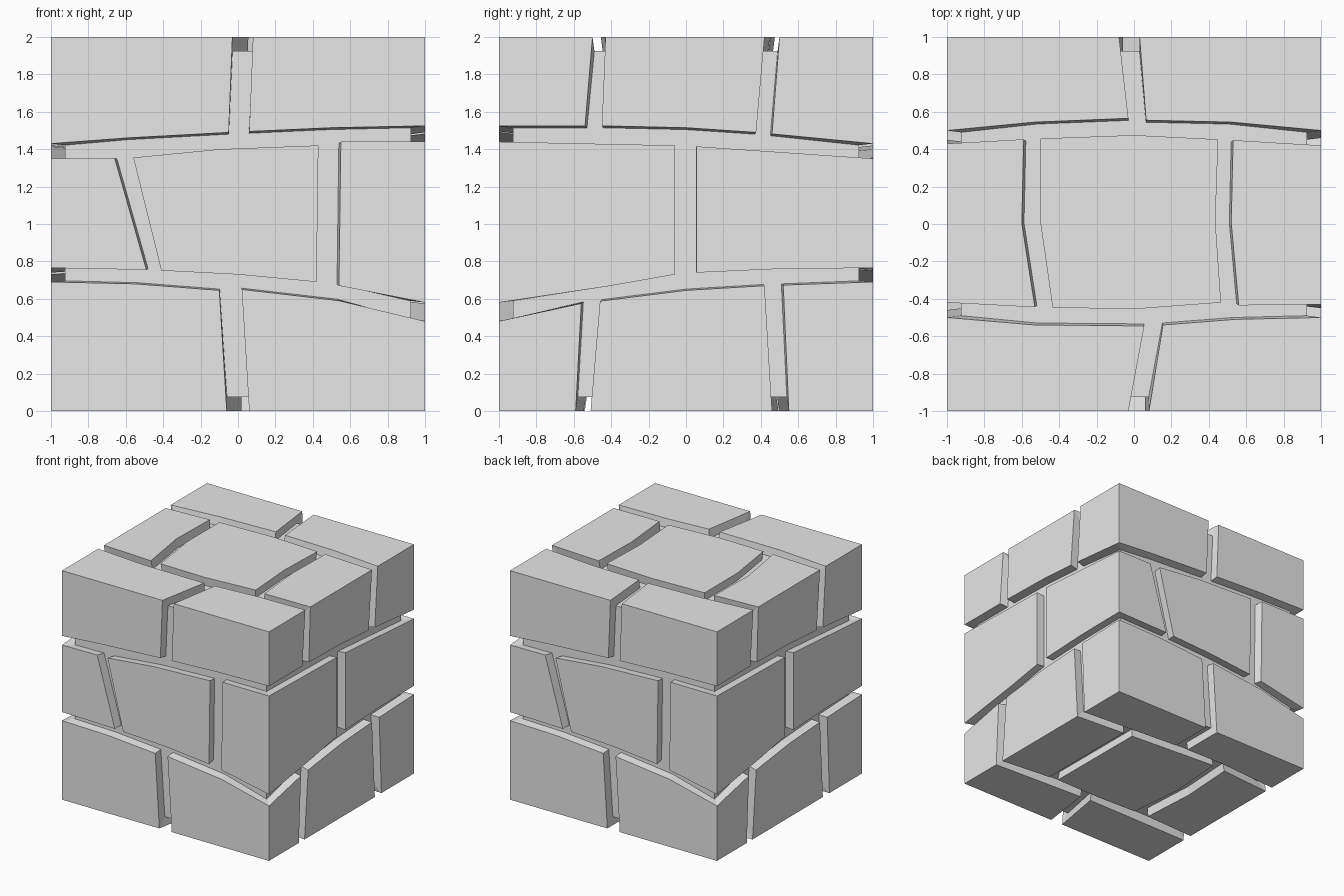
import bpy
import bmesh

if "Cube" in bpy.data.objects:
    bpy.data.objects.remove(bpy.data.objects["Cube"], do_unlink=True)

CORE = 0.925    # half size of the mortar core
DRAFT = 0.98    # how far brick sides lean towards the face centre

stone = bpy.data.materials.new("stone_grey")
stone.use_nodes = True
stone.diffuse_color = (0.8, 0.8, 0.8, 1)
stone.node_tree.nodes["Principled BSDF"].inputs["Base Color"].default_value = stone.diffuse_color


def flat(level):
    """Straight course line along a cube edge."""
    return [(-1, level), (1, level)]


def height(line, u):
    """Height of a course line at position u."""
    for (u0, v0), (u1, v1) in zip(line, line[1:]):
        if u <= u1:
            return v0 + (v1 - v0) * (u - u0) / (u1 - u0)
    return line[-1][1]


def span(line, start, end):
    """Part of a course line between two positions."""
    inner = [p for p in line if start + 0.02 < p[0] < end - 0.02]
    return [(start, height(line, start))] + inner + [(end, height(line, end))]


def course_outlines(lower, upper, joints):
    """Split one course into brick outlines, counter-clockwise.

    Each joint holds its left and right side as positions from low to high."""
    left = (-1, -1)
    for joint_left, joint_right in joints + [((1, 1), None)]:
        right = joint_left
        base = span(lower, left[0], right[0])
        crown = span(upper, left[-1], right[-1])
        outline = list(base)
        if len(right) > 2:
            outline.append((right[1], (base[-1][1] + crown[-1][1]) / 2))
        outline += reversed(crown)
        if len(left) > 2:
            outline.append((left[1], (base[0][1] + crown[0][1]) / 2))
        yield outline
        left = joint_right


def on_border(a, b):
    """True for an outline edge that lies along an edge of the cube."""
    return any(abs(a[i]) > 0.999 and abs(a[i] - b[i]) < 0.001 for i in (0, 1))


def sunk(value):
    """Position of an outline coordinate at the foot of the brick."""
    return value * (CORE if abs(value) > 0.999 else DRAFT)


def add_face_bricks(bm, courses, place, drop=0, flip=False):
    """Raise every brick of one cube face; place maps (u, v, depth) to space."""
    for course in courses:
        for outline in course_outlines(*course):
            outline = [(u, v - drop) for u, v in outline]
            if flip:
                outline.reverse()
            top = [bm.verts.new(place(u, v, 1)) for u, v in outline]
            foot = [bm.verts.new(place(sunk(u), sunk(v), CORE)) for u, v in outline]
            bm.faces.new(top)
            for i in range(len(outline)):
                j = (i + 1) % len(outline)
                if not on_border(outline[i], outline[j]):
                    bm.faces.new((top[j], top[i], foot[i], foot[j]))


# Courses as (lower line, upper line, joints); wall heights run from the ground
front_courses = [
    (flat(0),
     [(-1, .69), (-.55, .68), (-.1, .645), (.02, .65), (.54, .59), (1, .48)],
     [((-.06, -.1), (.06, .02))]),
    ([(-1, .765), (-.49, .755), (0, .73), (.42, .69), (.54, .67), (1, .58)],
     [(-1, 1.35), (-.56, 1.355), (-.1, 1.4), (.43, 1.42), (.55, 1.44), (1, 1.44)],
     [((-.49, -.66), (-.41, -.56)), ((.42, .43), (.54, .55))]),
    ([(-1, 1.43), (-.6, 1.46), (-.05, 1.49), (.5, 1.515), (1, 1.525)],
     flat(2),
     [((-.05, -.03), (.06, .08))]),
]

side_courses = [
    (flat(0),
     [(-1, .48), (-.56, .575), (0, .645), (.42, .67), (1, .69)],
     [((-.59, -.56), (-.51, -.46)), ((.46, .42), (.55, .52))]),
    ([(-1, .58), (-.4, .67), (-.06, .73), (.055, .74), (.5, .76), (1, .765)],
     [(-1, 1.44), (-.06, 1.42), (.055, 1.415), (1, 1.35)],
     [((-.06, -.06), (.055, .055))]),
    ([(-1, 1.525), (-.45, 1.525), (0, 1.515), (.375, 1.49), (1, 1.43)],
     flat(2),
     [((-.54, -.5), (-.45, -.43)), ((.375, .42), (.46, .5))]),
]

top_courses = [
    (flat(-1),
     [(-1, -.5), (-.53, -.54), (.055, -.545), (.155, -.54), (.54, -.51), (1, -.5)],
     [((-.03, .055), (.08, .155))]),
    ([(-1, -.42), (-.53, -.445), (0, -.455), (.465, -.42), (.56, -.435), (1, -.43)],
     [(-1, .43), (-.55, .455), (0, .475), (.5, .45), (1, .42)],
     [((-.53, -.6, -.59), (-.435, -.5, -.5)), ((.465, .435, .45), (.56, .52, .53))]),
    ([(-1, .5), (-.53, .545), (-.03, .565), (.065, .555), (.52, .545), (1, .5)],
     flat(1),
     [((-.03, -.08), (.065, .03))]),
]

bottom_courses = [
    (flat(-1),
     [(-1, -.55), (0, -.54), (1, -.59)],
     [((-.06, .02), (.06, .12))]),
    ([(-1, -.46), (-.5, -.44), (0, -.46), (.45, -.455), (1, -.51)],
     [(-1, .51), (-.39, .56), (.44, .5), (1, .46)],
     [((-.52, -.55, -.52), (-.38, -.43, -.39)), ((.445, .44), (.53, .53))]),
    ([(-1, .59), (-.4, .63), (0, .62), (1, .55)],
     flat(1),
     [((-.06, -.06), (.06, .06))]),
]

# Bricks: opposite walls are half-turn copies, corner bricks weld together
bm = bmesh.new()
for turn in (1, -1):
    add_face_bricks(bm, front_courses, lambda u, v, d: (turn * u, -turn * d, v + 1), drop=1)
    add_face_bricks(bm, side_courses, lambda u, v, d: (turn * d, turn * u, v + 1), drop=1)
add_face_bricks(bm, top_courses, lambda u, v, d: (u, v, 1 + d))
add_face_bricks(bm, bottom_courses, lambda u, v, d: (u, v, 1 - d), flip=True)
bmesh.ops.remove_doubles(bm, verts=bm.verts, dist=0.002)
mesh = bpy.data.meshes.new("bricks")
bm.to_mesh(mesh)
bm.free()
mesh.materials.append(stone)
bricks = bpy.data.objects.new("bricks", mesh)
bpy.context.collection.objects.link(bricks)

# Mortar core behind the bricks
bpy.ops.mesh.primitive_cube_add(size=2 * CORE, location=(0, 0, 1))
core = bpy.context.object
core.name = "mortar_core"
core.data.materials.append(stone)
